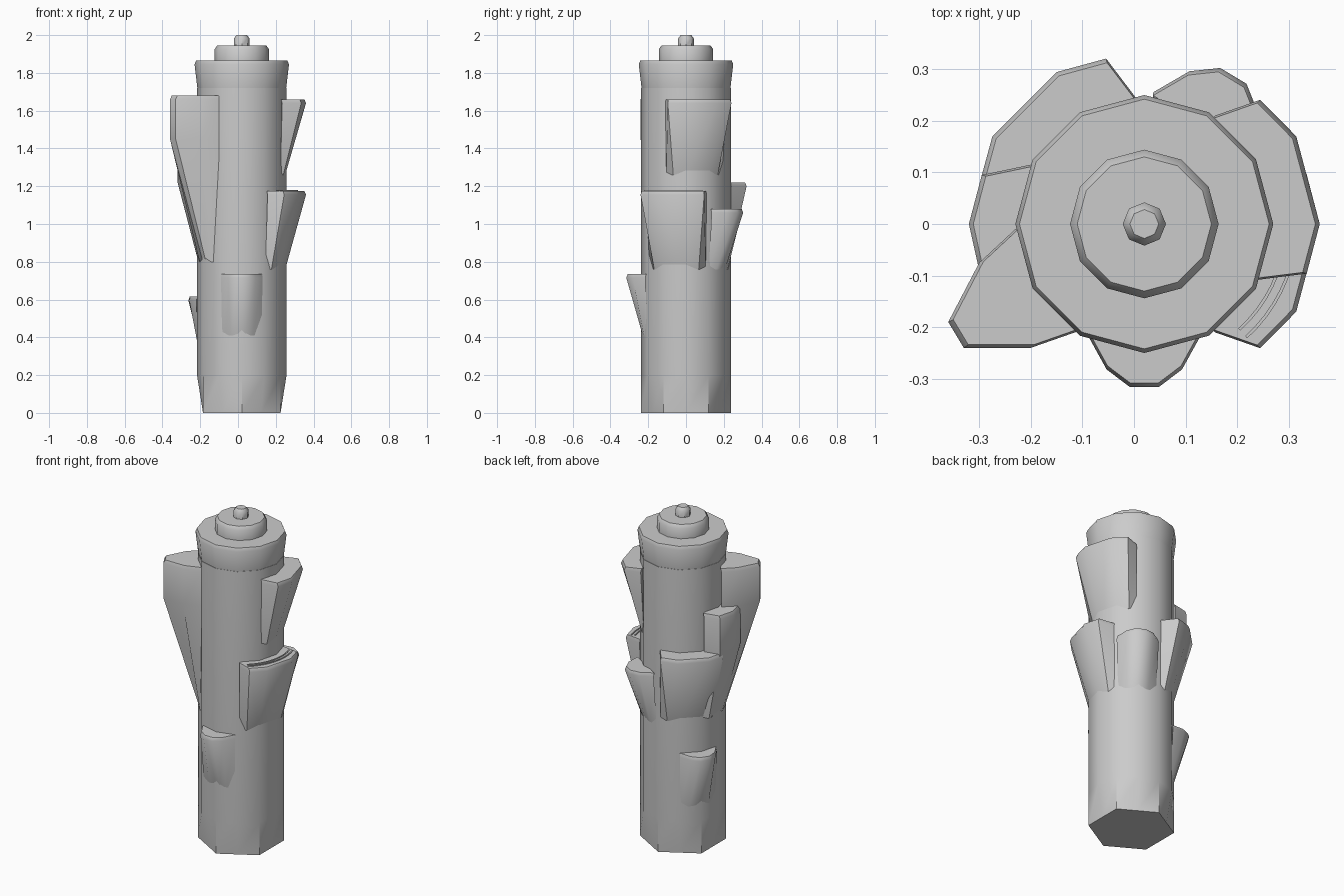
import bpy, bmesh
from math import sin, cos, radians, hypot

if "Cube" in bpy.data.objects:
    bpy.data.objects.remove(bpy.data.objects["Cube"])

CX = 0.02      # tower axis
R = 0.237      # shaft radius


def polar(r, deg):
    return (r * cos(radians(deg)), r * sin(radians(deg)))


def loft(name, rings, angle=40):
    """Closed solid through a stack of equal-length rings of (x, y, z)."""
    bm = bmesh.new()
    rows = [[bm.verts.new((x + CX, y, z)) for x, y, z in ring] for ring in rings]
    n = len(rows[0])
    for a, b in zip(rows, rows[1:]):
        for i in range(n):
            j = (i + 1) % n
            bm.faces.new((a[i], a[j], b[j], b[i]))
    bm.faces.new(rows[0][::-1])
    bm.faces.new(rows[-1])
    bmesh.ops.recalc_face_normals(bm, faces=bm.faces[:])
    me = bpy.data.meshes.new(name)
    bm.to_mesh(me)
    bm.free()
    ob = bpy.data.objects.new(name, me)
    bpy.context.scene.collection.objects.link(ob)
    bpy.ops.object.select_all(action='DESELECT')
    ob.select_set(True)
    bpy.context.view_layer.objects.active = ob
    bpy.ops.object.shade_smooth_by_angle(angle=radians(angle))
    return ob


def turned(name, profile, sides):
    return loft(name, [[(*polar(r, 360 * i / sides), z) for i in range(sides)]
                       for r, z in profile])


def pod(name, outline, z0, z_full, z1):
    """Bay flaring from the shaft at z0 to its outline at z_full, then upright to z1."""
    foot = [(x * k, y * k, z0) for x, y in outline
            for k in [min(1, 0.23 / hypot(x, y))]]
    lip = z1 - 0.02
    t = min(1, (lip - z0) / (z_full - z0))
    rings = [foot]
    if z_full < lip:
        rings.append([(x, y, z_full) for x, y in outline])
    rings.append([(x, y, lip) for x, y in outline])
    rings.append([(x * 0.975, y * 0.975, z1) for x, y in outline])
    return loft(name, rings)


# Shaft: twelve sides narrowing to a hexagonal foot
foot_r = [R * cos(radians(30)) if i % 2 == 0 else R for i in range(12)]
loft("shaft", [[(*polar(foot_r[i], 30 * i), 0) for i in range(12)]] +
     [[(*polar(R, 30 * i), z) for i in range(12)] for z in (0.2, 1.72)])

# Cap tiers and finial
turned("cap", [(0.225, 1.71), (0.235, 1.718), (0.25, 1.845), (0.242, 1.865)], 12)
turned("upper_disc", [(0.144, 1.863), (0.144, 1.925), (0.13, 1.945)], 12)
turned("finial", [(0.042, 1.943), (0.042, 1.982), (0.028, 2.0)], 8)


# Wide bays: one arc outline, mirrored or turned about the axis
def wide(turn=0, flip=1):
    pts = [(0.24, -27), (0.329, -17), (0.34, 0), (0.34, 30), (0.329, 47), (0.25, 57)]
    return [polar(r, flip * a + turn) for r, a in pts]


pod("upper_right_bay", wide(), 1.26, 1.66, 1.66)
pod("lower_right_bay", wide(0, -1), 0.76, 1.175, 1.175)
pod("back_left_bay", wide(120), 0.8, 1.22, 1.22)

# Stepped bays climbing the left side
pod("left_step_bay", [(-0.22, 0.115), (-0.315, 0.095), (-0.34, 0),
                      (-0.32, -0.09), (-0.2, -0.11)], 0.8, 1.22, 1.45)
pod("tall_left_bay", [(-0.25, -0.01), (-0.32, -0.075), (-0.38, -0.19),
                      (-0.35, -0.24), (-0.22, -0.24), (-0.12, -0.205)], 0.8, 1.45, 1.68)


# Small bays: half outline as (side offset, reach), mirrored
def small(deg, s=1):
    half = [(0.11, 0.215), (0.073, 0.282), (0.028, 0.316)]
    c, n = cos(radians(deg)), sin(radians(deg))
    pts = [(-t, r) for t, r in half] + half[::-1]
    return [(s * (r * c - t * n), s * (r * n + t * c)) for t, r in pts]


pod("front_small_bay", small(270), 0.41, 0.735, 0.735)
pod("back_left_small_bay", small(148), 0.29, 0.615, 0.615)
pod("back_right_small_bay", small(59, 1.06), 0.76, 1.08, 1.08)

# Two thin curved ribs on the lower right bay
for k, r in enumerate((0.275, 0.295)):
    arc = [-48 + 65 * i / 12 for i in range(13)]
    strip = [polar(r - 0.003, a) for a in arc] + [polar(r + 0.003, a) for a in arc[::-1]]
    loft(f"bay_rib_{k + 1}", [[(x, y, z) for x, y in strip] for z in (1.17, 1.18)])
